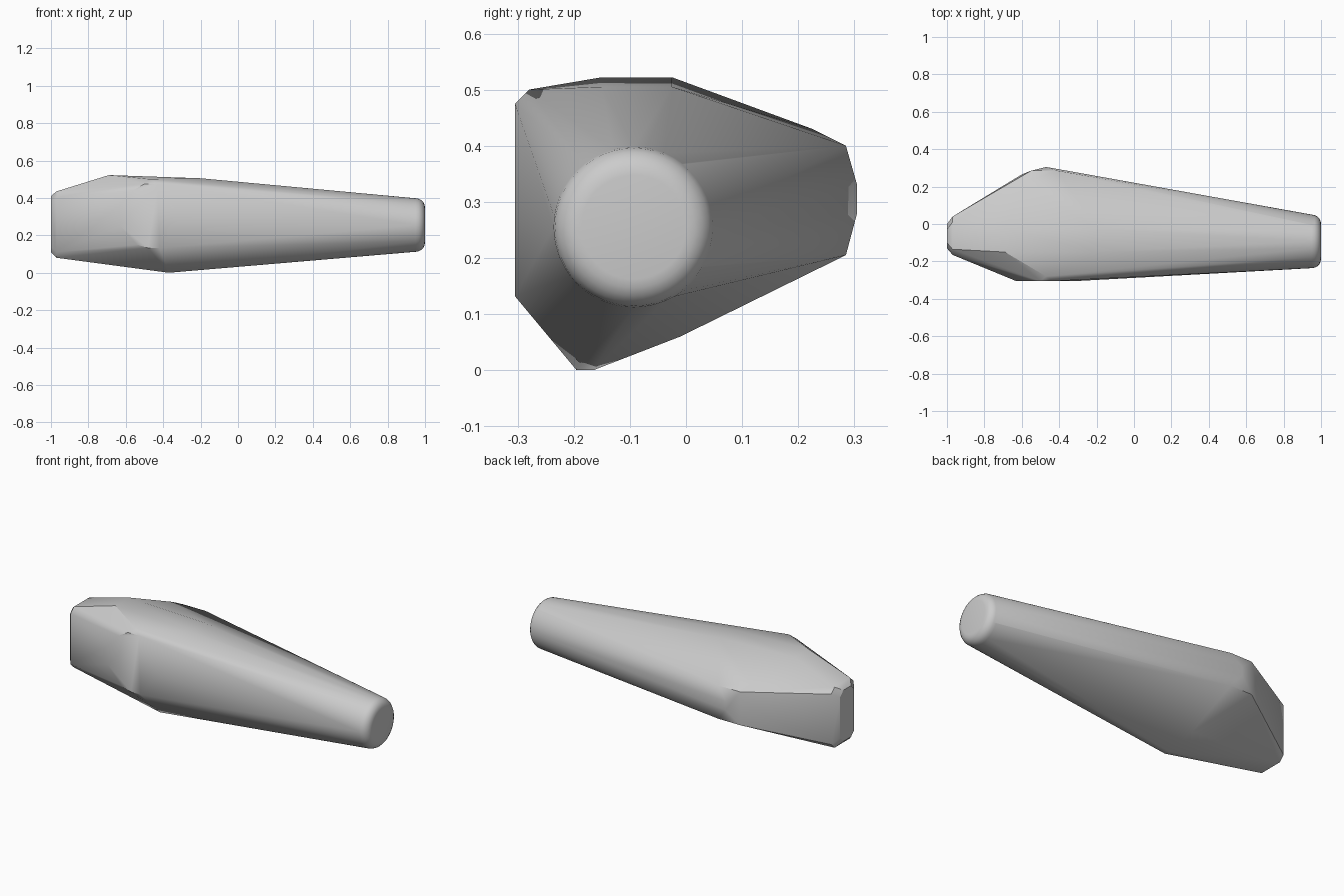
import bpy, bmesh
from math import sin, cos, pi, radians

cube = bpy.data.objects.get("Cube")
if cube:
    bpy.data.objects.remove(cube, do_unlink=True)

grey = bpy.data.materials.new("plain grey")
grey.use_nodes = True
colour = (0.6, 0.6, 0.6, 1)
grey.diffuse_color = colour
grey.node_tree.nodes["Principled BSDF"].inputs["Base Color"].default_value = colour

points = []

# Rounded round end: rings following a quarter-circle fillet
FILLET, RADIUS, STEPS, SIDES = 0.05, 0.143, 5, 48
for i in range(STEPS + 1):
    a = i / STEPS * pi / 2
    x = 1 - FILLET + FILLET * sin(a)
    r = RADIUS - FILLET + FILLET * cos(a)
    for k in range(SIDES):
        t = 2 * pi * k / SIDES
        points.append((x, -0.093 + r * cos(t), 0.255 + r * sin(t)))

# Narrow end: chamfered rectangle, with a slightly larger rim behind it
def chamfered_end(x, y0, y1, z0, z1, cut):
    for y, inner in ((y0, y0 + cut), (y1, y1 - cut)):
        for z, inner_z in ((z0, z0 + cut), (z1, z1 - cut)):
            points.extend([(x, y, inner_z), (x, inner, z)])

chamfered_end(-1.0, -0.13, 0.0, 0.11, 0.41, 0.03)
chamfered_end(-0.97, -0.165, 0.04, 0.08, 0.435, 0.03)

# Top ridge and bottom keel
points += [(x, y, z) for x, z in ((-0.69, 0.522), (-0.2, 0.505)) for y in (-0.15, -0.025)]
points += [(-0.37, -0.195, 0), (-0.37, -0.165, 0), (-0.4, -0.01, 0.06)]

# Flat front bulge
points += [(-0.63, -0.305, 0.25), (-0.63, -0.305, 0.36), (-0.31, -0.305, 0.27),
           (-0.56, -0.305, 0.44), (-0.5, -0.305, 0.475), (-0.43, -0.305, 0.475),
           (-0.54, -0.305, 0.15), (-0.48, -0.305, 0.132), (-0.42, -0.305, 0.132),
           (-0.47, -0.28, 0.5)]

# Back bulge
points += [(x, 0.285, z) for x in (-0.55, -0.41) for z in (0.205, 0.4)]
points += [(-0.47, 0.305, 0.28), (-0.47, 0.305, 0.33), (-0.6, 0.265, 0.3), (-0.58, 0.225, 0.43)]

# Taut skin over all of the sections
mesh = bpy.data.meshes.new("tapered_body")
bm = bmesh.new()
for p in points:
    bm.verts.new(p)
hull = bmesh.ops.convex_hull(bm, input=bm.verts[:])
bmesh.ops.delete(bm, geom=[v for v in bm.verts if not v.link_faces], context="VERTS")
bmesh.ops.dissolve_limit(bm, angle_limit=radians(0.5), verts=bm.verts[:], edges=bm.edges[:])
bmesh.ops.recalc_face_normals(bm, faces=bm.faces[:])
bm.to_mesh(mesh)
bm.free()
mesh.materials.append(grey)

body = bpy.data.objects.new("tapered_body", mesh)
bpy.context.collection.objects.link(body)
bpy.context.view_layer.objects.active = body
body.select_set(True)
bpy.ops.object.shade_smooth_by_angle(angle=radians(30))
